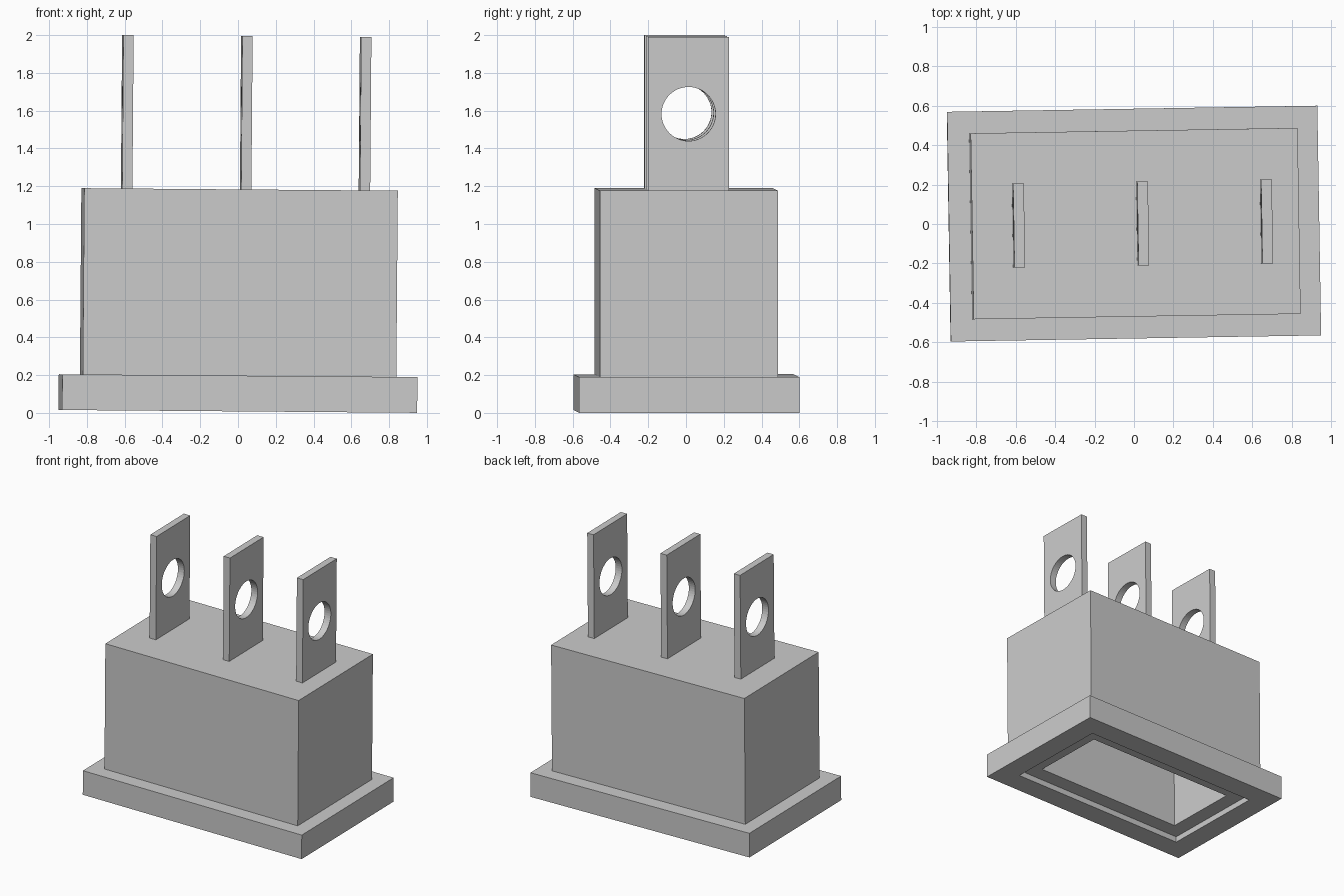
import bpy, bmesh
from mathutils import Matrix
from math import pi

if "Cube" in bpy.data.objects:
    bpy.data.objects.remove(bpy.data.objects["Cube"])

# the whole model leans very slightly
TILT = (Matrix.Translation((-0.001, 0.002, 0.008))
        @ Matrix.Rotation(0.008, 4, 'Y') @ Matrix.Rotation(0.0165, 4, 'Z'))


def add_object(name, bm):
    bmesh.ops.recalc_face_normals(bm, faces=bm.faces)
    mesh = bpy.data.meshes.new(name)
    bm.to_mesh(mesh)
    bm.free()
    obj = bpy.data.objects.new(name, mesh)
    bpy.context.collection.objects.link(obj)
    obj.matrix_world = TILT
    return obj


def rect_loft(name, sections):
    """Join rectangles (half width, half depth, z) and cap both ends."""
    bm = bmesh.new()
    rings = [[bm.verts.new((sx * hx, sy * hy, z))
              for sx, sy in ((-1, -1), (1, -1), (1, 1), (-1, 1))]
             for hx, hy, z in sections]
    for a, b in zip(rings, rings[1:]):
        for i in range(4):
            j = (i + 1) % 4
            bm.faces.new((a[i], a[j], b[j], b[i]))
    bm.faces.new(rings[0])
    bm.faces.new(rings[-1])
    return add_object(name, bm)


# hollow housing: body, base flange, stepped opening and inner cavity
rect_loft("housing", [
    (0.83, 0.472, 1.175), (0.83, 0.472, 0.189),
    (0.94, 0.583, 0.189), (0.94, 0.583, 0.0),
    (0.77, 0.413, 0.0), (0.77, 0.413, 0.045),
    (0.65, 0.293, 0.045), (0.65, 0.293, 1.0)])

# one long cutter for the round holes in all the blades
bm = bmesh.new()
bmesh.ops.create_cone(
    bm, cap_ends=True, segments=48, radius1=0.143, radius2=0.143, depth=3,
    matrix=Matrix.Translation((0, 0, 1.58)) @ Matrix.Rotation(pi / 2, 4, 'Y'))
cutter = add_object("hole_cutter", bm)
cutter.hide_render = True
cutter.display_type = 'WIRE'

# three upright flat blades
for side, x in (("left", -0.598), ("middle", 0.032), ("right", 0.661)):
    bm = bmesh.new()
    bmesh.ops.create_cube(bm, size=1, matrix=Matrix.Translation((x, 0, 1.569))
                          @ Matrix.Diagonal((0.054, 0.427, 0.838, 1)))
    blade = add_object(side + "_blade", bm)
    cut = blade.modifiers.new("hole", 'BOOLEAN')
    cut.operation = 'DIFFERENCE'
    cut.solver = 'EXACT'
    cut.object = cutter
